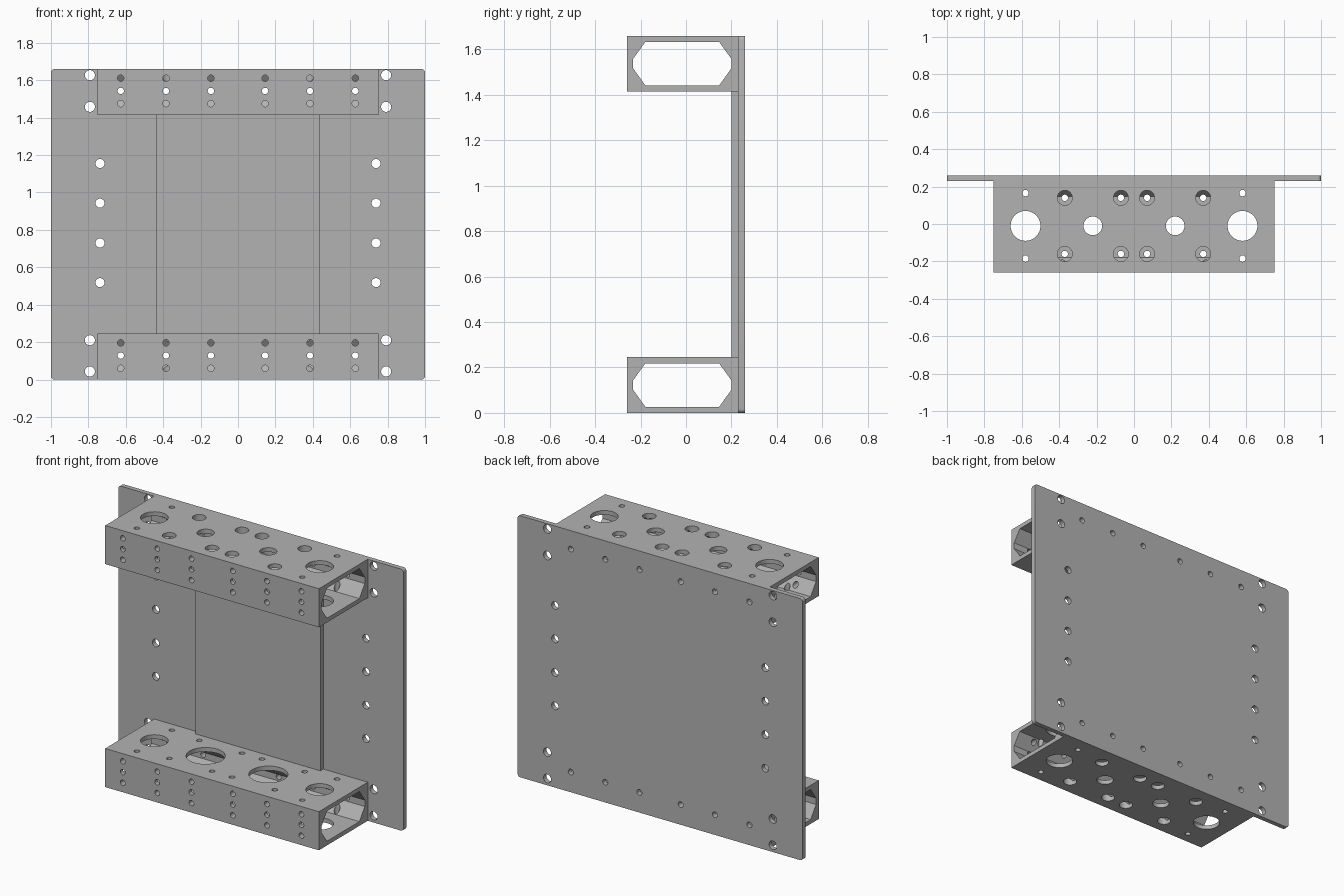
import bpy, bmesh, math
from mathutils import Matrix

cube = bpy.data.objects.get("Cube")
if cube:
    bpy.data.objects.remove(cube, do_unlink=True)

HEIGHT = 1.66
TUBE_H = 0.245
FRONT, SEAM, BACK = -0.26, 0.23, 0.26

metal = bpy.data.materials.new("grey metal")
metal.use_nodes = True
grey = (0.45, 0.45, 0.45, 1)
metal.diffuse_color = grey
metal.node_tree.nodes["Principled BSDF"].inputs["Base Color"].default_value = grey


def make_object(name, bm):
    bmesh.ops.recalc_face_normals(bm, faces=bm.faces)
    mesh = bpy.data.meshes.new(name)
    bm.to_mesh(mesh)
    bm.free()
    mesh.materials.append(metal)
    obj = bpy.data.objects.new(name, mesh)
    bpy.context.collection.objects.link(obj)
    return obj


def box(x, y0, y1, z0, z1):
    """Box centred on x = 0."""
    bm = bmesh.new()
    bmesh.ops.create_cube(bm, size=1)
    bmesh.ops.scale(bm, vec=(2 * x, y1 - y0, z1 - z0), verts=bm.verts)
    bmesh.ops.translate(bm, vec=(0, (y0 + y1) / 2, (z0 + z1) / 2), verts=bm.verts)
    return bm


def prism_along_x(points, half):
    """Extrude a (y, z) outline from -half to half."""
    bm = bmesh.new()
    face = bm.faces.new([bm.verts.new((-half, y, z)) for y, z in points])
    new = bmesh.ops.extrude_face_region(bm, geom=[face])["geom"]
    bmesh.ops.translate(bm, vec=(2 * half, 0, 0),
                        verts=[v for v in new if isinstance(v, bmesh.types.BMVert)])
    return bm


def drill(bm, x, other, r, start, end, axis):
    """Mirrored pair of cylinders at +x and -x; other is y or z."""
    mid = (start + end) / 2
    for side in (-x, x):
        if axis == "Z":
            matrix = Matrix.Translation((side, other, mid))
        else:
            matrix = Matrix.Translation((side, mid, other)) @ Matrix.Rotation(math.pi / 2, 4, "X")
        bmesh.ops.create_cone(bm, cap_ends=True, segments=32, radius1=r, radius2=r,
                              depth=end - start, matrix=matrix)


def cut(obj, bm):
    cutter = make_object("cutter", bm)
    cutter.hide_render = True
    mod = obj.modifiers.new("holes", "BOOLEAN")
    mod.operation = "DIFFERENCE"
    mod.solver = "EXACT"
    mod.object = cutter
    bpy.context.view_layer.objects.active = obj
    bpy.ops.object.modifier_apply(modifier=mod.name)
    bpy.data.objects.remove(cutter, do_unlink=True)


def smooth(obj):
    bpy.ops.object.select_all(action="DESELECT")
    obj.select_set(True)
    bpy.context.view_layer.objects.active = obj
    bpy.ops.object.shade_smooth_by_angle(angle=math.radians(30))


ROW_X = (0.145, 0.385, 0.627)


def tube(name, base, outer_is_top):
    obj = make_object(name, box(0.75, FRONT, SEAM, base, base + TUBE_H))

    # Six-sided-style bore with sloped corners
    y0, y1, z0, z1 = -0.233, 0.2, base + 0.027, base + 0.218
    cy, cz = 0.054, 0.075
    bore = [(y0 + cy, z0), (y1 - cy, z0), (y1, z0 + cz), (y1, z1 - cz),
            (y1 - cy, z1), (y0 + cy, z1), (y0, z1 - cz), (y0, z0 + cz)]
    cut(obj, prism_along_x(bore, 0.8))

    # Holes in the top and bottom walls
    bm = bmesh.new()
    for is_top in (False, True):
        z = base + (TUBE_H - 0.1 if is_top else -0.02)
        outer = is_top == outer_is_top
        holes = [(0.58, -0.01, 0.08), (0.58, 0.165, 0.017), (0.58, -0.185, 0.017),
                 (0.22, -0.01, 0.05 if outer else 0.113)]
        for y in (0.14, -0.16):
            holes += [(x, y, 0.04 if outer else 0.017) for x in (0.07, 0.37)]
        for x, y, r in holes:
            drill(bm, x, y, r, z, z + 0.12, "Z")
    cut(obj, bm)

    # Three rows in the front wall, the middle row going right through
    bm = bmesh.new()
    for x in ROW_X:
        for dz in (0.06, 0.196):
            drill(bm, x, base + dz, 0.017, FRONT - 0.05, -0.1, "Y")
        drill(bm, x, base + 0.128, 0.017, FRONT - 0.05, BACK + 0.05, "Y")
    cut(obj, bm)
    smooth(obj)


tube("lower_tube", 0, False)
tube("upper_tube", HEIGHT - TUBE_H, True)

# Back plate with slightly rounded corners
bm = box(1, SEAM, BACK, 0, HEIGHT)
corners = [e for e in bm.edges if abs(e.verts[0].co.y - e.verts[1].co.y) > 0.01]
bmesh.ops.bevel(bm, geom=corners, offset=0.018, segments=4, profile=0.5, affect="EDGES")
plate = make_object("back_plate", bm)
bm = bmesh.new()
for z in (0.043, 0.21, 1.458, 1.627):
    drill(bm, 0.792, z, 0.027, 0.1, 0.4, "Y")
for z in (0.518, 0.73, 0.943, 1.155):
    drill(bm, 0.738, z, 0.024, 0.1, 0.4, "Y")
for x in ROW_X:
    for z in (0.128, HEIGHT - TUBE_H + 0.128):
        drill(bm, x, z, 0.018, 0.1, 0.4, "Y")
cut(plate, bm)
smooth(plate)

# Raised panel between the tubes
make_object("inner_panel", box(0.438, 0.2, SEAM, TUBE_H, HEIGHT - TUBE_H))
